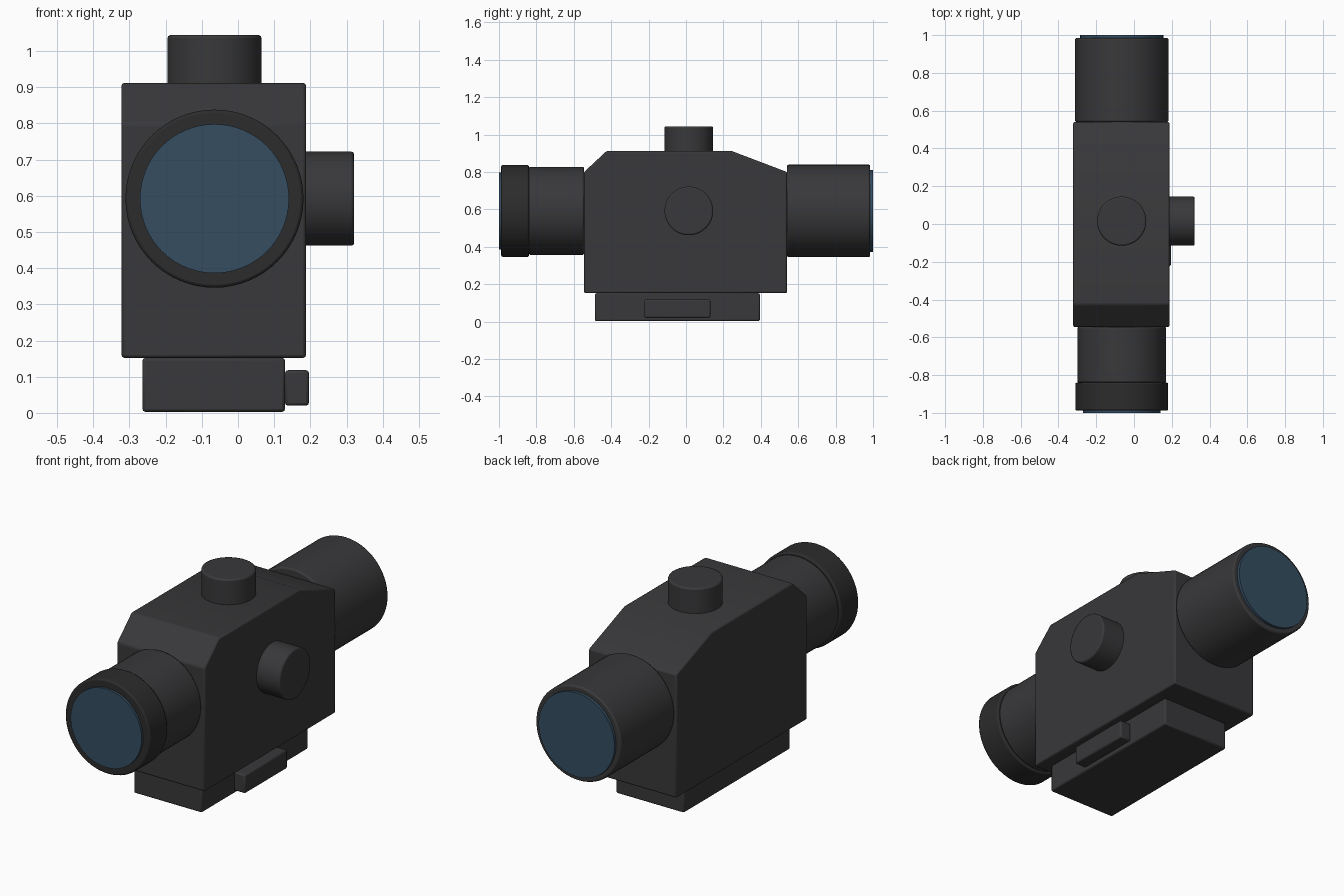
import bpy, bmesh, math
from mathutils import Matrix, Vector

if "Cube" in bpy.data.objects:
    bpy.data.objects.remove(bpy.data.objects["Cube"])

CX, CZ = -0.065, 0.592   # optical axis


def material(name, rgb):
    m = bpy.data.materials.new(name)
    m.diffuse_color = (*rgb, 1)
    m.use_nodes = True
    m.node_tree.nodes["Principled BSDF"].inputs["Base Color"].default_value = m.diffuse_color
    return m


DARK = material("dark_metal", (0.04, 0.04, 0.043))
RUBBER = material("black_rubber", (0.025, 0.025, 0.025))
GLASS = material("blue_glass", (0.035, 0.075, 0.12))


def finish(name, bm, mat, bevel):
    bmesh.ops.recalc_face_normals(bm, faces=bm.faces)
    me = bpy.data.meshes.new(name)
    bm.to_mesh(me)
    bm.free()
    me.materials.append(mat)
    ob = bpy.data.objects.new(name, me)
    bpy.context.collection.objects.link(ob)
    if bevel:
        b = ob.modifiers.new("edge_bevel", 'BEVEL')
        b.width, b.segments = bevel, 2
        b.limit_method, b.angle_limit = 'ANGLE', math.radians(30)
    bpy.ops.object.select_all(action='DESELECT')
    bpy.context.view_layer.objects.active = ob
    ob.select_set(True)
    bpy.ops.object.shade_smooth_by_angle(angle=math.radians(35))
    return ob


def extrude_profile(name, yz, x0, x1, mat=DARK, bevel=0.008):
    bm = bmesh.new()
    face = bm.faces.new([bm.verts.new((x0, y, z)) for y, z in yz])
    side = bmesh.ops.extrude_face_region(bm, geom=[face], use_keep_orig=True)
    moved = [g for g in side["geom"] if isinstance(g, bmesh.types.BMVert)]
    bmesh.ops.translate(bm, verts=moved, vec=(x1 - x0, 0, 0))
    return finish(name, bm, mat, bevel)


def box(name, x0, x1, y0, y1, z0, z1):
    return extrude_profile(name, [(y0, z0), (y1, z0), (y1, z1), (y0, z1)], x0, x1)


def cylinder(name, start, end, r, mat=DARK, bevel=0.008):
    a, b = Vector(start), Vector(end)
    rot = (b - a).to_track_quat('Z', 'Y').to_matrix().to_4x4()
    bm = bmesh.new()
    bmesh.ops.create_cone(bm, cap_ends=True, segments=64, radius1=r, radius2=r,
                          depth=(b - a).length,
                          matrix=Matrix.Translation((a + b) / 2) @ rot)
    return finish(name, bm, mat, bevel)


def axial(name, y0, y1, r, mat=DARK, bevel=0.008):
    return cylinder(name, (CX, y0, CZ), (CX, y1, CZ), r, mat, bevel)


# Housing with sloped top corners
extrude_profile("housing", [(-0.545, 0.152), (0.54, 0.152), (0.54, 0.80),
                            (0.245, 0.912), (-0.425, 0.912), (-0.545, 0.80)],
                -0.322, 0.188)

# Rail mount and its clamp lever
box("rail_mount", -0.264, 0.13, -0.487, 0.395, 0.003, 0.152)
box("clamp_lever", 0.13, 0.196, -0.222, 0.13, 0.02, 0.118)

# Eyepiece (front) and objective (back)
axial("eyepiece_tube", -0.84, -0.545, 0.235)
axial("eyepiece_ring", -0.988, -0.84, 0.246, RUBBER)
axial("eyepiece_lens", -1.0, -0.975, 0.206, GLASS, 0)
axial("objective_tube", 0.54, 0.985, 0.247)
axial("objective_lens", 0.97, 1.0, 0.22, GLASS, 0)

# Adjustment knobs
cylinder("top_knob", (CX, 0.015, 0.9), (CX, 0.015, 1.044), 0.13)
cylinder("side_knob", (0.175, 0.015, CZ), (0.321, 0.015, CZ), 0.13)
